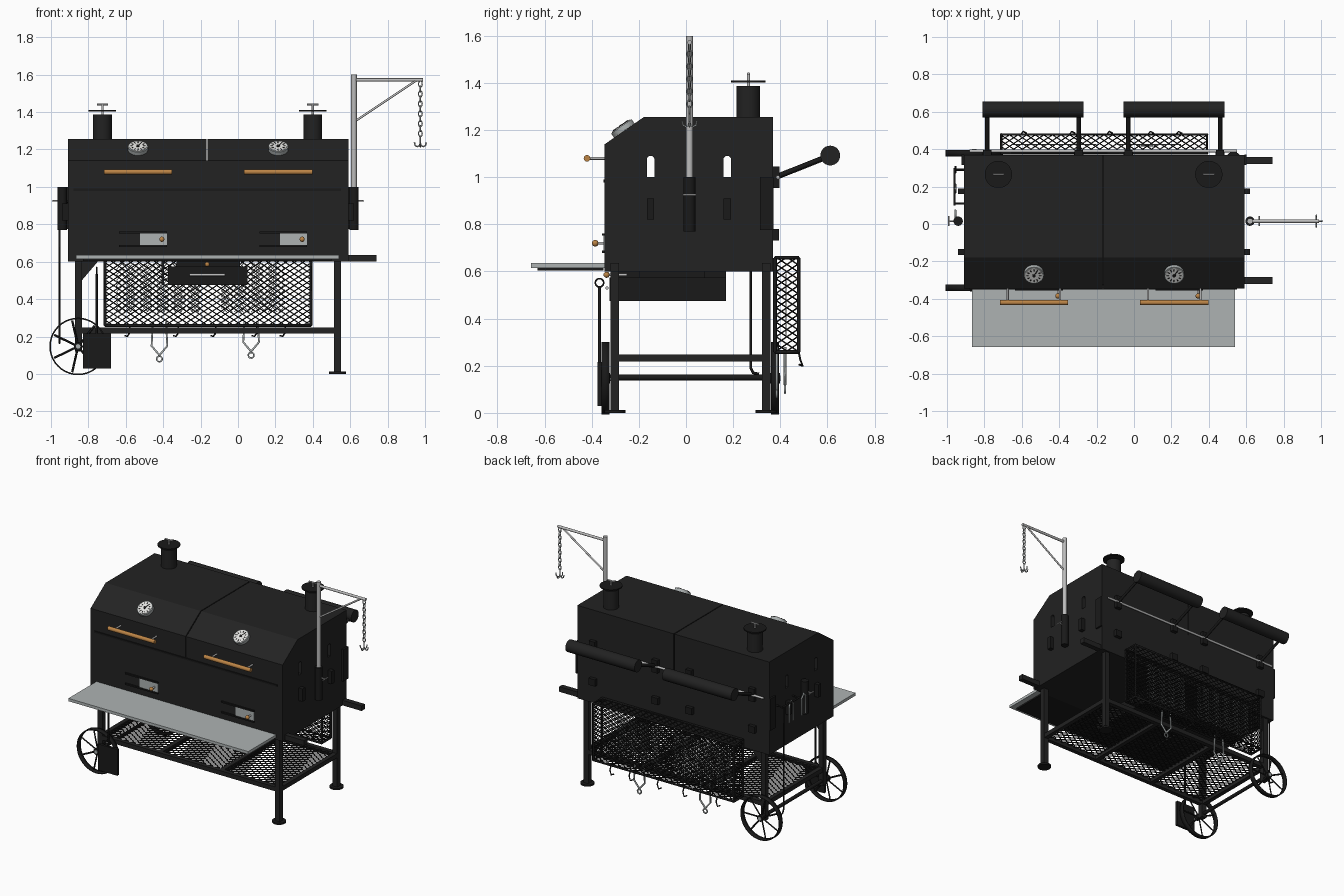
import bpy, bmesh, math
from mathutils import Vector

old = bpy.data.objects.get("Cube")
if old:
    bpy.data.objects.remove(old, do_unlink=True)


def material(name, r, g, b):
    m = bpy.data.materials.new(name)
    m.use_nodes = True
    m.diffuse_color = (r, g, b, 1)
    m.node_tree.nodes["Principled BSDF"].inputs["Base Color"].default_value = (r, g, b, 1)
    return m


BLACK = material("matte black", .016, .016, .016)
IRON = material("dark iron", .010, .010, .010)
STEEL = material("brushed steel", .42, .45, .45)
CHROME = material("light metal", .5, .5, .5)
WOOD = material("warm wood", .50, .23, .06)
WHITE = material("dial white", .75, .75, .73)


def finish(name, bm, mat, smooth=False):
    bmesh.ops.recalc_face_normals(bm, faces=bm.faces)
    me = bpy.data.meshes.new(name)
    bm.to_mesh(me)
    bm.free()
    me.materials.append(mat)
    ob = bpy.data.objects.new(name, me)
    bpy.context.collection.objects.link(ob)
    if smooth:
        bpy.ops.object.select_all(action='DESELECT')
        ob.select_set(True)
        bpy.context.view_layer.objects.active = ob
        bpy.ops.object.shade_smooth_by_angle()
    return ob


def prism(name, pts, a, b, mat, axis="x"):
    """Extrude an outline of (y, z) along x, or of (x, z) along y."""
    bm = bmesh.new()
    place = (lambda p, t: (t, p[0], p[1])) if axis == "x" else (lambda p, t: (p[0], t, p[1]))
    face = bm.faces.new([bm.verts.new(place(p, a)) for p in pts])
    new = bmesh.ops.extrude_face_region(bm, geom=[face])["geom"]
    step = Vector(place((0, 0), b - a))
    bmesh.ops.translate(bm, vec=step, verts=[v for v in new if isinstance(v, bmesh.types.BMVert)])
    return finish(name, bm, mat)


def box(name, x0, x1, y0, y1, z0, z1, mat=BLACK):
    return prism(name, [(y0, z0), (y1, z0), (y1, z1), (y0, z1)], x0, x1, mat)


def cyl(name, p, q, r, mat=BLACK, n=20):
    p, q = Vector(p), Vector(q)
    bm = bmesh.new()
    bmesh.ops.create_cone(bm, cap_ends=True, segments=n, radius1=r, radius2=r, depth=(q - p).length)
    turn = Vector((0, 0, 1)).rotation_difference(q - p)
    for v in bm.verts:
        v.co = turn @ v.co + (p + q) / 2
    return finish(name, bm, mat, True)


def ball(name, p, r, mat):
    bm = bmesh.new()
    bmesh.ops.create_uvsphere(bm, u_segments=14, v_segments=10, radius=r)
    bmesh.ops.translate(bm, vec=p, verts=bm.verts)
    return finish(name, bm, mat, True)


def wires(name, paths, r, mat=IRON, closed=False, res=0):
    """Bend rods of radius r along the paths and keep them as one mesh."""
    cu = bpy.data.curves.new(name, 'CURVE')
    cu.dimensions, cu.bevel_depth, cu.bevel_resolution, cu.use_fill_caps = '3D', r, res, True
    for path in paths:
        s = cu.splines.new('POLY')
        s.points.add(len(path) - 1)
        for pt, co in zip(s.points, path):
            pt.co = (*co, 1)
        s.use_cyclic_u = closed
    tmp = bpy.data.objects.new(name + "_path", cu)
    bpy.context.collection.objects.link(tmp)
    me = bpy.data.meshes.new_from_object(tmp.evaluated_get(bpy.context.evaluated_depsgraph_get()))
    bpy.data.objects.remove(tmp, do_unlink=True)
    me.materials.clear()
    me.materials.append(mat)
    ob = bpy.data.objects.new(name, me)
    bpy.context.collection.objects.link(ob)
    return ob


def ring(c, r, a, b, n=12, stretch=1):
    """Points of a loop around c in the plane of a and b."""
    c, a, b = Vector(c), Vector(a), Vector(b)
    return [c + a * r * math.cos(math.tau * i / n) + b * r * stretch * math.sin(math.tau * i / n) for i in range(n)]


def lattice(name, corner, u, v, w, h, r=.003, mat=IRON, step=.046, slope=1.5):
    """Diamond mesh panel, spanning w along u and h along v."""
    corner, u, v = Vector(corner), Vector(u), Vector(v)
    paths = []
    count = int((w + slope * h) / step) + 1
    for i in range(count):
        c = i * step - slope * h
        lo, hi = max(0, -c / slope), min(h, (w - c) / slope)
        if hi - lo > .005:
            for flip in (False, True):
                at = [(c + slope * t, t) for t in (lo, hi)]
                paths.append([corner + u * (w - s if flip else s) + v * t for s, t in at])
    return wires(name, paths, r, mat)


X, Y, Z = (1, 0, 0), (0, 1, 0), (0, 0, 1)

# Firebox, two lids and the lip between them
box("firebox", -.91, .59, -.345, .37, .60, .985)
lid = [(-.345, .985), (.37, .985), (.37, 1.256), (-.178, 1.256), (-.345, 1.14)]
lids = [prism("right_lid", lid, -.91, -.168, BLACK), prism("left_lid", lid, -.162, .59, BLACK)]
box("lid_seam_strip", -.168, -.162, -.343, -.32, .985, 1.14)
box("lid_lip", -.88, .55, -.351, -.345, .978, .99, IRON)

# Arched slots through the ends, with sliding covers below them
for y in (-.15, .175):
    arch = [(y - .016, 1.0), (y + .016, 1.0)]
    arch += [(y + .016 * math.cos(math.pi * i / 8), 1.075 + .016 * math.sin(math.pi * i / 8)) for i in range(9)]
    cutter = prism("slot_cutter", arch, -1, .7, BLACK)
    cutter.hide_render = True
    cutter.hide_set(True)
    for ob in lids:
        mod = ob.modifiers.new("slot", 'BOOLEAN')
        mod.object, mod.solver = cutter, 'EXACT'
    for x0, x1 in ((-.94, -.91), (.59, .62)):
        box("slot_cover", x0, x1, y - .015, y + .015, .82, .91, IRON)

# Lid handles, air vents and dials
n = Vector((0, -.571, .822))
side = n.cross(Vector(X))
for x in (-.535, .215):
    cyl("lid_handle", (x - .182, -.42, 1.08), (x + .182, -.42, 1.08), .014, WOOD)
    wires("handle_post", [[(x + s * .14, -.34, 1.08), (x + s * .14, -.42, 1.08)] for s in (-1, 1)], .006, CHROME, res=2)
    for z in (.683, .757):
        box("vent_rail", x - .1, x + .155, -.356, -.345, z - .005, z + .005, IRON)
    box("vent_slide", x + .01, x + .155, -.351, -.345, .688, .752, STEEL)
    cyl("vent_knob_post", (x + .128, -.35, .72), (x + .128, -.38, .72), .006, CHROME)
    ball("vent_knob", (x + .128, -.385, .72), .014, WOOD)
    c = Vector((x, -.262, 1.198))
    cyl("dial_case", c, c + n * .022, .053, STEEL, 32)
    cyl("dial_face", c + n * .022, c + n * .025, .046, WHITE, 32)
    o = c + n * .026
    around = [Vector(X) * math.cos(a) + side * math.sin(a) for a in (math.tau * i / 12 for i in range(12))]
    wires("dial_marks", [[o + d * .028, o + d * .04] for d in around] + [[o - around[2] * .01, o + around[2] * .028]], .0025)
    cyl("dial_hub", o - n * .004, o + n * .003, .009, IRON)

# Chimneys with adjustable caps
for x in (-.725, .4):
    y = .265
    cyl("chimney", (x, y, 1.25), (x, y, 1.387), .05, BLACK, 28)
    cyl("chimney_cap", (x, y, 1.402), (x, y, 1.41), .073, IRON, 28)
    cyl("cap_stem", (x, y, 1.38), (x, y, 1.44), .006, CHROME)
    cyl("cap_grip", (x - .03, y, 1.44), (x + .03, y, 1.44), .005, CHROME)

# Counterweights on the back, swinging on a long rod
cyl("hinge_rod", (-.88, .39, 1.0), (.55, .39, 1.0), .008, CHROME)
for x in (-.54, .215):
    cyl("counterweight", (x - .27, .612, 1.092), (x + .27, .612, 1.092), .042, BLACK, 28)
    for ax in (x - .245, x + .245):
        wires("counterweight_arm", [[(ax, .38, 1.0), (ax, .612, 1.092)]], .012)
        box("hinge_block", ax - .022, ax + .022, .37, .396, .955, 1.045, IRON)
        box("rear_stop", ax - .025, ax + .025, .37, .395, .732, .78, IRON)

# Sleeves, pins and corner plates on both ends
for s, end in ((-1, -.91), (1, .59)):
    x = end + s * .03
    cyl("hoist_sleeve", (x, .015, .77), (x, .015, 1.0), .025, IRON)
    cyl("sleeve_pin", (x, .015, .925), (x + s * .05, .015, .925), .004, CHROME)
    cyl("pin_grip", (x + s * .05, -.012, .925), (x + s * .05, .042, .925), .004, CHROME)
    box("corner_plate", min(end, end + s * .012), max(end, end + s * .012), .315, .372, .775, 1.0, IRON)

# Swinging hoist with brace, chain and hook
cyl("hoist_pole", (.62, .015, .93), (.62, .015, 1.6), .015, CHROME)
cyl("hoist_boom", (.62, .015, 1.572), (.99, .015, 1.572), .009, CHROME)
cyl("hoist_brace", (.625, .015, 1.35), (.955, .015, 1.57), .006, CHROME)
for k, flat in enumerate((X, Y)):
    wires("hoist_chain", [ring((.975, .015, 1.55 - .0265 * i), .010, flat, Z, 10, 1.7) for i in range(k, 11, 2)], .0035, STEEL, True, 1)
prongs = []
for d in (Vector(X), Vector(Y), -Vector(X), -Vector(Y)):
    base = Vector((.975, .015, 1.235))
    prongs.append([base + Vector((0, 0, .04)), base] + [base + d * (.016 - .016 * math.cos(a)) - Vector((0, 0, .02 * math.sin(a))) for a in (.8, 1.6, 2.4, 3.3)])
wires("hoist_hook", prongs, .004, STEEL, res=1)

# Front shelf
box("front_shelf", -.865, .54, -.657, -.345, .615, .635, STEEL)
box("shelf_support", -.83, .50, -.63, -.35, .605, .615, IRON)

# Ash drawer under the firebox
box("ash_drawer", -.375, .05, -.325, .17, .475, .575, IRON)
box("ash_chute", -.33, .01, -.2, .08, .575, .60, IRON)
cyl("drawer_handle", (-.26, -.335, .53), (-.07, -.335, .53), .007, CHROME)
box("drawer_rail", -.41, -.395, -.3, .17, .475, .60, IRON)
cyl("drawer_latch", (-.165, -.25, .586), (-.165, -.33, .586), .006, CHROME)
ball("drawer_knob", (-.165, -.337, .586), .013, WOOD)

# Legs, feet, rails and the lower shelf
for y in (-.302, .34):
    box("wheel_leg", -.872, -.835, y - .018, y + .018, .12, .60)
    box("plain_leg", .513, .55, y - .018, y + .018, .01, .60)
    cyl("foot", (.532, y, 0), (.532, y, .012), .045, IRON)
    box("top_rail", -.87, .74, y - .018, y + .018, .601, .637)
    box("lower_rail", -.835, .515, y - .015, y + .015, .217, .248)
    prism("leg_gusset", [(-.835, .6), (-.75, .6), (-.835, .5)], y - .008, y + .008, BLACK, "y")
for x in (-.853, -.4, .08, .532):
    box("cross_rail", x - .015, x + .015, -.29, .33, .217, .248)
lattice("lower_shelf_mesh", (-.835, -.29, .24), X, Y, 1.35, .62, .0045, step=.055)

# Spoked wheels on an axle
cyl("axle", (-.855, -.345, .15), (-.855, .385, .15), .012, IRON)
for y in (-.342, .378):
    bm = bmesh.new()
    bmesh.ops.create_cone(bm, cap_ends=False, segments=40, radius1=.146, radius2=.146, depth=.035)
    for v in bm.verts:
        v.co = (v.co.x - .855, v.co.z + y, v.co.y + .147)
    rim = finish("wheel_rim", bm, IRON, True)
    rim.modifiers.new("thickness", 'SOLIDIFY').thickness = .008
    c = Vector((-.855, y, .147))
    wires("wheel_spokes", [[c, p] for p in ring(c, .142, X, Z, 7)], .006)
    cyl("wheel_hub", c - Vector((0, .02, 0)), c + Vector((0, .02, 0)), .022, IRON)
    cyl("hub_cap", c - Vector((0, .023, 0)), c + Vector((0, .023, 0)), .012, STEEL)

# Mesh basket on the back with grates stored inside
bx0, bx1, by0, by1, bz0, bz1 = -.71, .39, .378, .478, .258, .658
frame = [[(x, y, z) for x, y in ((bx0, by0), (bx1, by0), (bx1, by1), (bx0, by1))] for z in (bz0, bz1)]
wires("basket_hoops", frame, .008, IRON, True)
wires("basket_posts", [[low, high] for low, high in zip(*frame)], .008)
for y in (by0, by1):
    lattice("basket_panel", (bx0, y, bz0), X, Z, bx1 - bx0, bz1 - bz0)
for x in (bx0, bx1):
    lattice("basket_end", (x, by0, bz0), Y, Z, by1 - by0, bz1 - bz0)
lattice("basket_floor", (bx0, by0, bz0), X, Y, bx1 - bx0, by1 - by0)
for x, w in ((-.65, .45), (-.09, .34)):
    lattice("stored_grate", (x, .425, .33), X, Z, w, .26, .002, STEEL, .03, 1)

# Tongs and small hooks hanging under the basket
for x, y, drop in ((-.42, .385, 0), (.07, .42, -.02)):
    z = .08 - drop
    wires("tongs", [[(x + s * .035, y, .28), (x + s * .042, y, z + .07), (x, y, z + .02)] for s in (-1, 1)], .006, STEEL, res=1)
    wires("tongs_ring", [ring((x, y, z), .015, X, Z)], .005, STEEL, True, 1)
for x in (-.58, -.32, -.12, .1, .25):
    wires("small_hook", [[(x, .478, .26), (x + .005, .485, .225), (x - .012, .495, .2), (x - .025, .48, .205)]], .005)

# Shovel at the front and poker with tongs on the right end
cyl("shovel_shaft", (-.755, -.367, .2), (-.755, -.367, .535), .006, IRON)
box("shovel_blade", -.83, -.68, -.376, -.358, .03, .215, IRON)
wires("shovel_ring", [ring((-.755, -.367, .552), .018, Y, Z)], .004, IRON, True, 1)
wires("poker", [[(-.955, .275, .92), (-.955, .275, .19), (-.955, .285, .17), (-.955, .31, .165)]], .006)
cyl("tool_rail", (-.96, .1, .92), (-.96, .3, .92), .006, IRON)
wires("tool_rail_mounts", [[(-.91, y, .92), (-.96, y, .92)] for y in (.11, .29)], .006)
for y in (.19, .05):
    wires("hanging_tongs", [[(-.955, y - .022, .78), (-.955, y - .022, .90), (-.955, y, .925), (-.955, y + .022, .90), (-.955, y + .022, .78)]], .006, STEEL, res=1)
